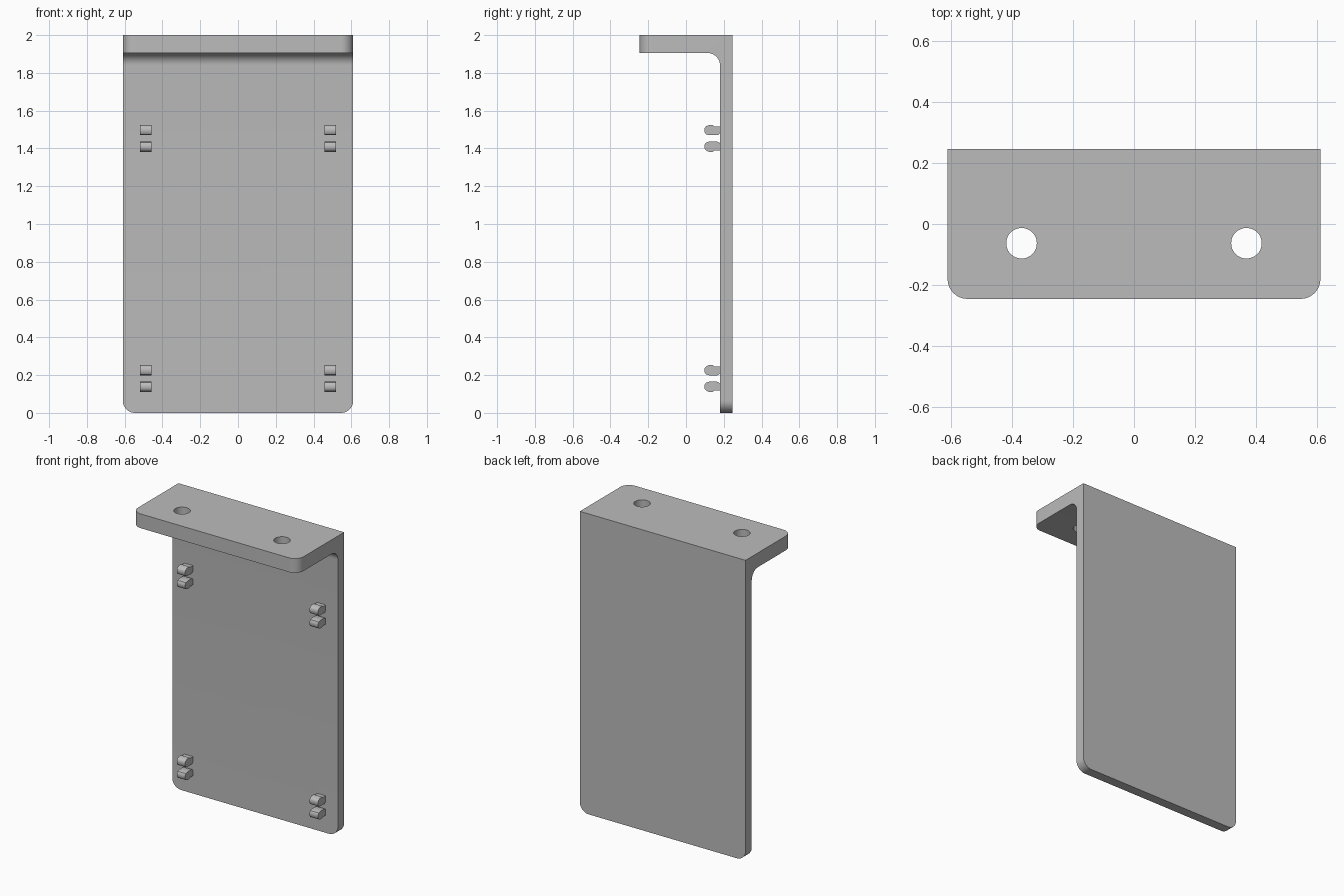
import bpy
import bmesh
import math
from mathutils import Matrix, Vector

default = bpy.data.objects.get("Cube")
if default:
    bpy.data.objects.remove(default, do_unlink=True)

# Overall sizes
HALF_W, HALF_D, TOP = 0.61, 0.245, 2.0
PLATE_Y, SHELF_Z = 0.18, 1.905
CORNER = 0.065

grey = bpy.data.materials.new("plain grey")
grey.use_nodes = True
colour = (0.5, 0.5, 0.5, 1)
grey.diffuse_color = colour
grey.node_tree.nodes["Principled BSDF"].inputs["Base Color"].default_value = colour


def extruded(bm, profile, x0, x1):
    """Sweep a closed (y, z) profile along x."""
    face = bm.faces.new([bm.verts.new((x0, y, z)) for y, z in profile])
    moved = bmesh.ops.extrude_face_region(bm, geom=[face])["geom"]
    verts = [v for v in moved if isinstance(v, bmesh.types.BMVert)]
    bmesh.ops.translate(bm, verts=verts, vec=(x1 - x0, 0, 0))
    bmesh.ops.recalc_face_normals(bm, faces=bm.faces)


def make_object(name, bm):
    mesh = bpy.data.meshes.new(name)
    bm.to_mesh(mesh)
    bm.free()
    mesh.materials.append(grey)
    obj = bpy.data.objects.new(name, mesh)
    bpy.context.collection.objects.link(obj)
    return obj


def select_only(obj):
    bpy.ops.object.select_all(action='DESELECT')
    obj.select_set(True)
    bpy.context.view_layer.objects.active = obj


# Bracket: L profile with rounded free corners and an inner fillet
bm = bmesh.new()
extruded(bm, [(HALF_D, 0), (HALF_D, TOP), (-HALF_D, TOP),
              (-HALF_D, SHELF_Z), (PLATE_Y, SHELF_Z), (PLATE_Y, 0)],
         -HALF_W, HALF_W)


def is_rounded(edge):
    a, b = (v.co for v in edge.verts)
    along = b - a
    mid = (a + b) / 2
    shelf_corner = abs(along.z) > 0.01 and mid.y < -HALF_D + 0.01
    plate_corner = abs(along.y) > 0.01 and mid.z < 0.01
    inner = abs(along.x) > 0.01 and (mid - Vector((0, PLATE_Y, SHELF_Z))).length < 0.01
    return shelf_corner or plate_corner or inner


bmesh.ops.bevel(bm, geom=[e for e in bm.edges if is_rounded(e)], offset=CORNER,
                offset_type='OFFSET', segments=10, profile=0.5, affect='EDGES')
bracket = make_object("bracket", bm)

# Screw holes through the shelf
bm = bmesh.new()
for side in (-1, 1):
    bmesh.ops.create_cone(bm, cap_ends=True, segments=48, radius1=0.05, radius2=0.05,
                          depth=0.4, matrix=Matrix.Translation((side * 0.368, -0.063, 1.95)))
cutter = make_object("hole_cutter", bm)
cutter.hide_render = True
holes = bracket.modifiers.new("holes", 'BOOLEAN')
holes.operation, holes.solver, holes.object = 'DIFFERENCE', 'EXACT', cutter
select_only(bracket)
bpy.ops.object.modifier_apply(modifier=holes.name)
bpy.data.objects.remove(cutter, do_unlink=True)
bpy.ops.object.shade_smooth_by_angle(angle=math.radians(30))

# Snap clips: two barbed prongs, (y, height above the clip centre)
PRONG = [(0.19, 0.064), (0.150, 0.064), (0.143, 0.071), (0.122, 0.071),
         (0.106, 0.064), (0.099, 0.054), (0.099, 0.032), (0.106, 0.022),
         (0.122, 0.017), (0.165, 0.017), (0.175, 0.021), (0.180, 0.030), (0.19, 0.030)]
for height, level in ((0.182, "lower"), (1.453, "upper")):
    for x, side in ((-0.489, "right"), (0.489, "left")):
        bm = bmesh.new()
        for flip in (-1, 1):
            extruded(bm, [(y, height + flip * z) for y, z in PRONG], x - 0.031, x + 0.031)
        clip = make_object(f"{level}_{side}_clip", bm)
        select_only(clip)
        bpy.ops.object.shade_smooth_by_angle(angle=math.radians(35))
